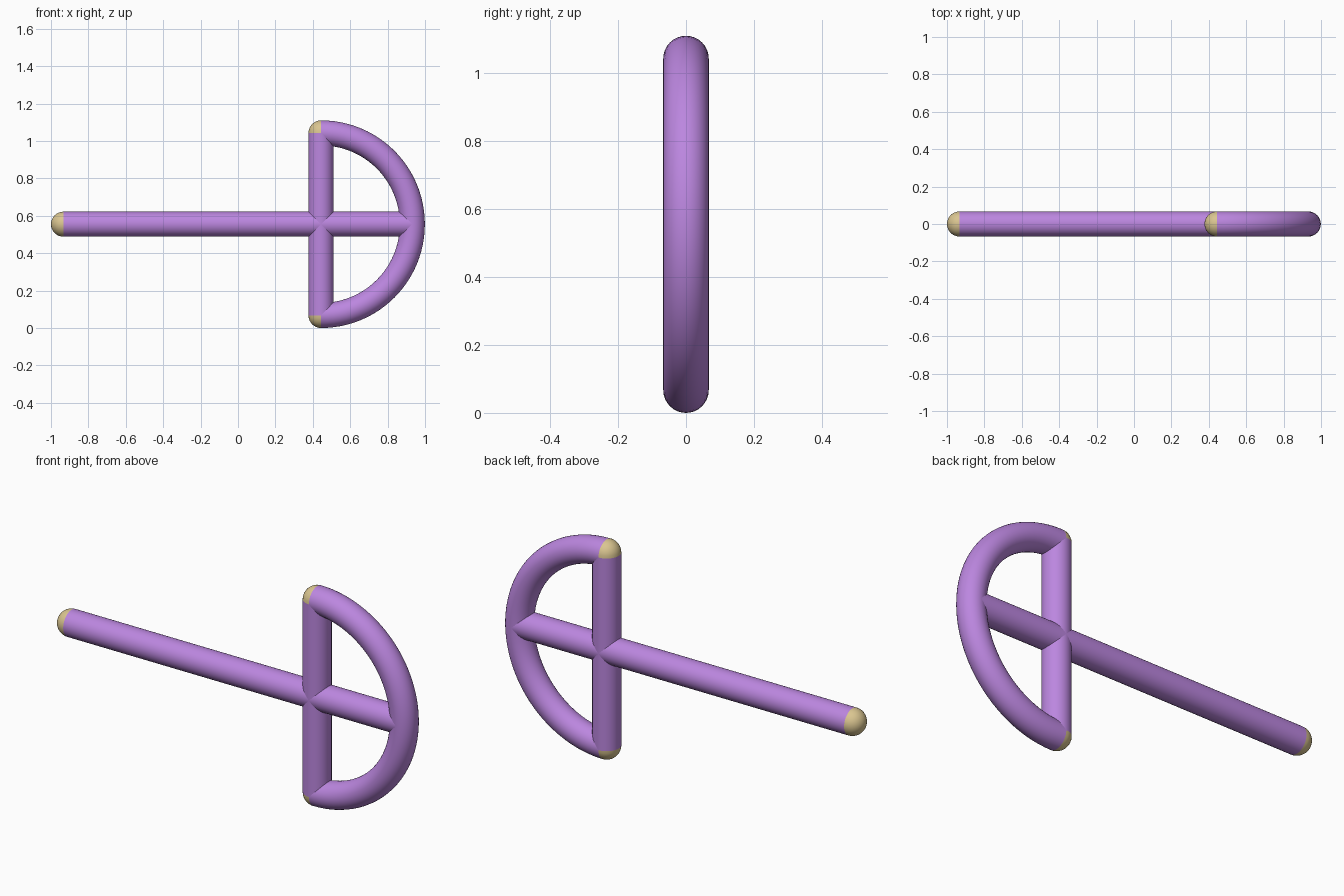
import bpy, bmesh, math
from mathutils import Vector, Matrix

if "Cube" in bpy.data.objects:
    bpy.data.objects.remove(bpy.data.objects["Cube"])

R = 0.067               # tube radius
CX, CZ = 0.444, 0.555   # crossing point of the bars
ARC = 0.488             # radius of the half ring
SIDES = 32


def material(name, color):
    m = bpy.data.materials.new(name)
    m.diffuse_color = (*color, 1.0)
    m.use_nodes = True
    m.node_tree.nodes["Principled BSDF"].inputs["Base Color"].default_value = m.diffuse_color
    return m


purple = material("purple", (0.50, 0.24, 0.74))
tan = material("tan", (0.70, 0.56, 0.28))


def finish(name, bm, mat):
    bmesh.ops.recalc_face_normals(bm, faces=bm.faces)
    mesh = bpy.data.meshes.new(name)
    bm.to_mesh(mesh)
    bm.free()
    mesh.materials.append(mat)
    ob = bpy.data.objects.new(name, mesh)
    bpy.context.collection.objects.link(ob)
    bpy.ops.object.select_all(action='DESELECT')
    ob.select_set(True)
    bpy.context.view_layer.objects.active = ob
    bpy.ops.object.shade_smooth_by_angle(angle=math.radians(40))
    return ob


def tube(name, frames):
    """Loft a round tube through (centre, side direction) frames; y is the other axis."""
    bm = bmesh.new()
    rings = []
    for c, side in frames:
        rings.append([bm.verts.new(c + side * R * math.cos(a) + Vector((0, R * math.sin(a), 0)))
                      for a in (2 * math.pi * i / SIDES for i in range(SIDES))])
    for p, q in zip(rings, rings[1:]):
        for i in range(SIDES):
            j = (i + 1) % SIDES
            bm.faces.new((p[i], p[j], q[j], q[i]))
    bm.faces.new(rings[0])
    bm.faces.new(rings[-1])
    finish(name, bm, purple)


def cap(name, centre, keep):
    """Part of a ball: only faces whose centre passes the keep rule."""
    bm = bmesh.new()
    bmesh.ops.create_uvsphere(bm, u_segments=SIDES, v_segments=16, radius=R)
    drop = [f for f in bm.faces if not keep(f.calc_center_median())]
    bmesh.ops.delete(bm, geom=drop, context='FACES')
    bmesh.ops.translate(bm, verts=bm.verts, vec=centre)
    finish(name, bm, tan)


# Straight bars
X, Z = Vector((1, 0, 0)), Vector((0, 0, 1))
tube("long_bar", [(Vector((-1 + R, 0, CZ)), Z), (Vector((CX + ARC, 0, CZ)), Z)])
tube("cross_bar", [(Vector((CX, 0, CZ - ARC)), X), (Vector((CX, 0, CZ + ARC)), X)])

# Half ring joining the ends of the cross bar
arc = []
for i in range(49):
    a = -math.pi / 2 + math.pi * i / 48
    out = Vector((math.cos(a), 0, math.sin(a)))
    arc.append((Vector((CX, 0, CZ)) + out * ARC, out))
tube("half_ring", arc)

# Rounded tips
cap("long_bar_tip", (-1 + R, 0, CZ), lambda c: c.x < 0)
cap("upper_corner_tip", (CX, 0, CZ + ARC), lambda c: c.x < 0 and c.z > 0)
cap("lower_corner_tip", (CX, 0, CZ - ARC), lambda c: c.x < 0 and c.z < 0)
